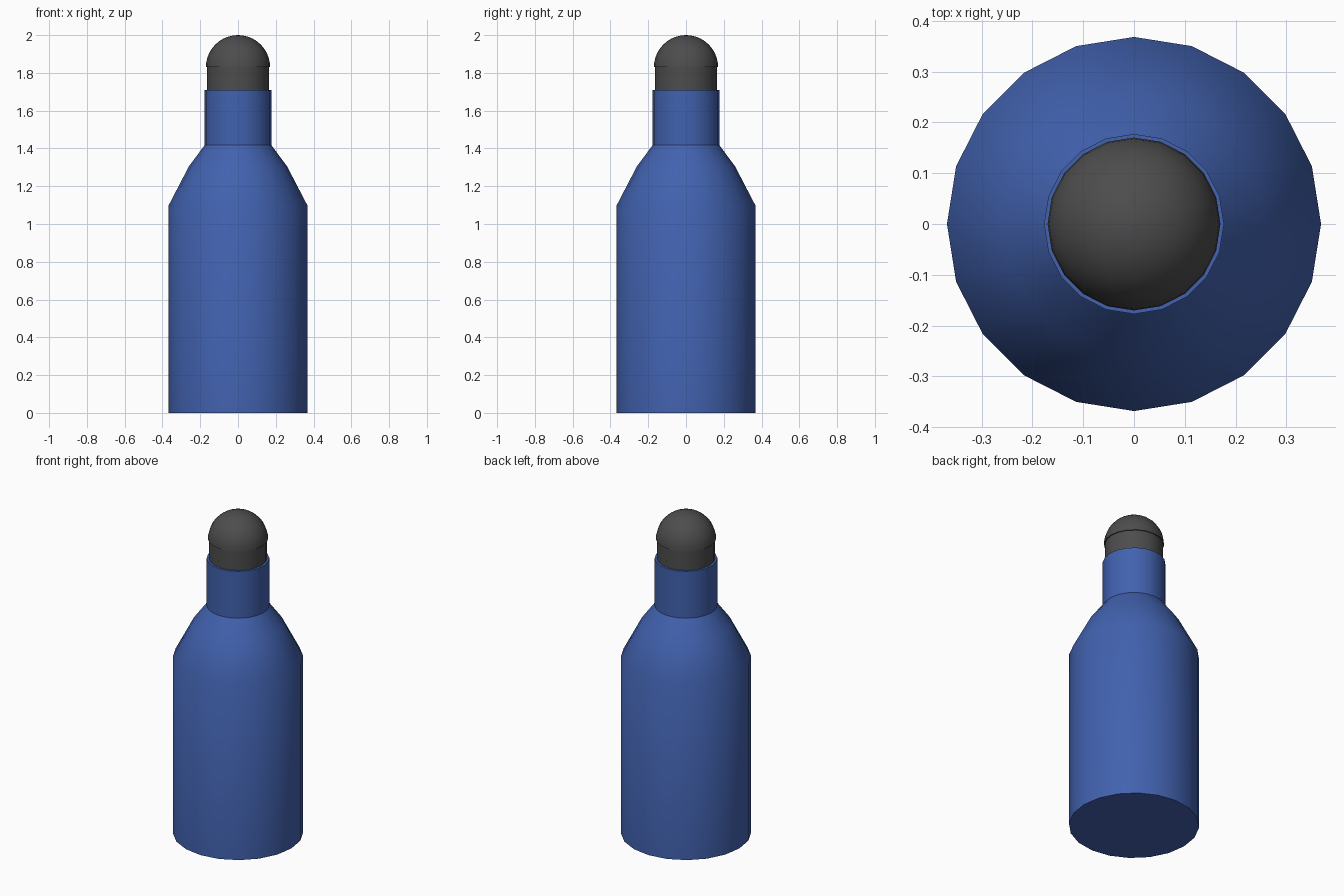
import bpy
import math

SIDES = 20

if "Cube" in bpy.data.objects:
    bpy.data.objects.remove(bpy.data.objects["Cube"], do_unlink=True)


def make_material(name, rgb):
    mat = bpy.data.materials.new(name)
    mat.use_nodes = True
    colour = (*rgb, 1.0)
    mat.diffuse_color = colour
    mat.node_tree.nodes["Principled BSDF"].inputs["Base Color"].default_value = colour
    return mat


def lathe(name, profile, mat):
    """Turn a (radius, height) profile around z and close both ends."""
    verts, faces = [], []
    for radius, z in profile:
        for i in range(SIDES):
            a = math.tau * i / SIDES
            verts.append((radius * math.cos(a), radius * math.sin(a), z))
    for ring in range(len(profile) - 1):
        low, high = ring * SIDES, (ring + 1) * SIDES
        for i in range(SIDES):
            j = (i + 1) % SIDES
            faces.append((low + i, low + j, high + j, high + i))
    top = (len(profile) - 1) * SIDES
    faces.append(tuple(reversed(range(SIDES))))
    faces.append(tuple(range(top, top + SIDES)))
    mesh = bpy.data.meshes.new(name)
    mesh.from_pydata(verts, [], faces)
    mesh.materials.append(mat)
    obj = bpy.data.objects.new(name, mesh)
    bpy.context.collection.objects.link(obj)
    bpy.ops.object.select_all(action="DESELECT")
    obj.select_set(True)
    bpy.context.view_layer.objects.active = obj
    bpy.ops.object.shade_smooth_by_angle(angle=math.radians(30))
    return obj


blue = make_material("bottle blue", (0.054, 0.122, 0.43))
grey = make_material("cap dark grey", (0.074, 0.074, 0.074))

# Body with sloping shoulder
lathe("bottle_body", [(0.368, 0), (0.368, 1.097), (0.26, 1.305), (0.177, 1.417)], blue)

# Straight neck
lathe("bottle_neck", [(0.177, 1.417), (0.177, 1.709)], blue)

# Cap stem and domed top
lathe("cap_stem", [(0.164, 1.70), (0.164, 1.84)], grey)
dome_radius, dome_centre, steps = 0.17, 1.83, 10
dome = []
for k in range(steps):
    a = math.pi / 2 * k / steps
    dome.append((dome_radius * math.cos(a), dome_centre + dome_radius * math.sin(a)))
dome.append((0.002, dome_centre + dome_radius))
lathe("cap_dome", dome, grey)
